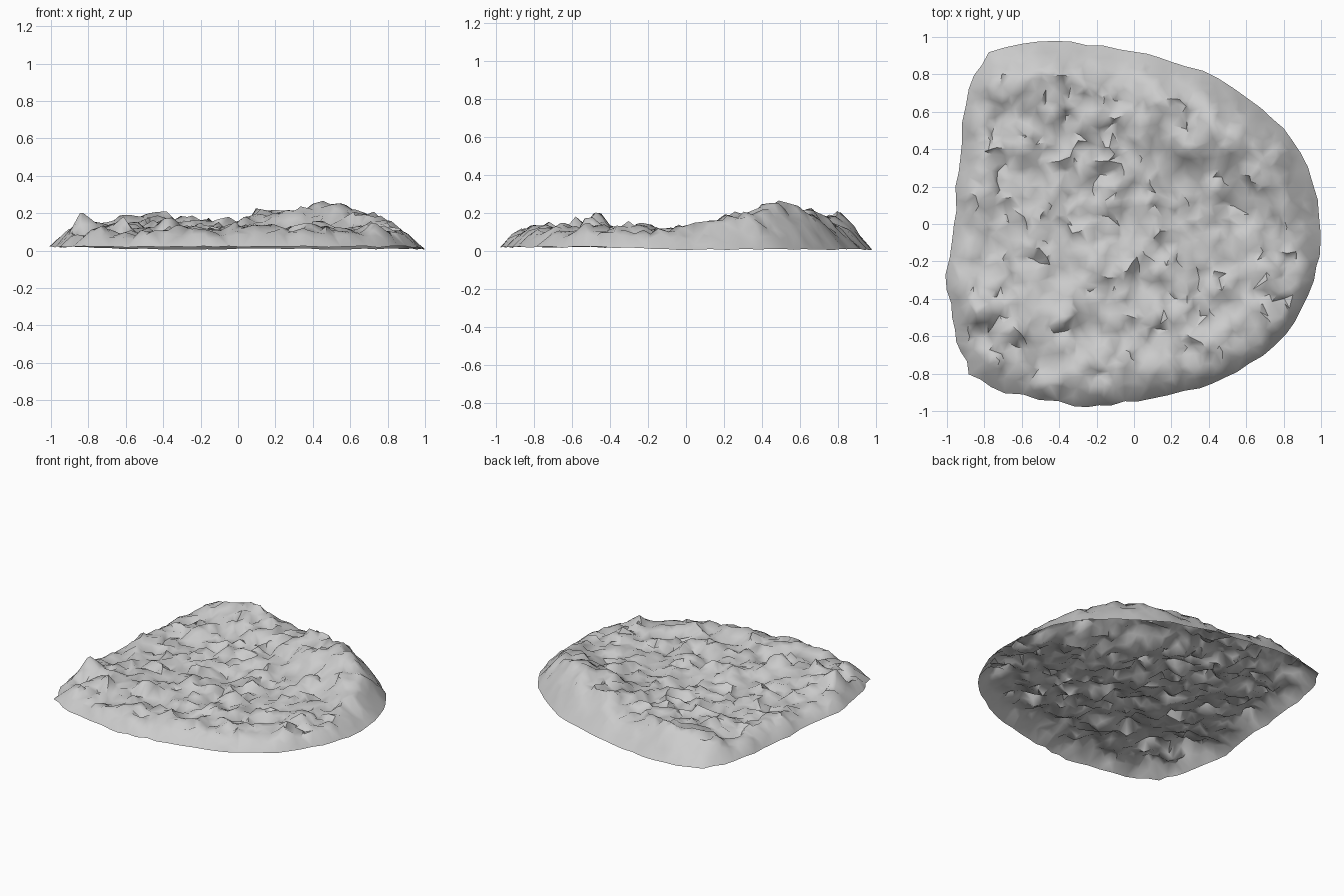
import bpy, math, random
from mathutils import Vector, noise
from mathutils.geometry import delaunay_2d_cdt

if "Cube" in bpy.data.objects:
    bpy.data.objects.remove(bpy.data.objects["Cube"])

random.seed(7)

# Outline of the mound seen from above (counter-clockwise)
OUTLINE = [(1, -.05), (.96, .22), (.85, .45), (.68, .62), (.45, .78), (.2, .87), (0, .92),
           (-.25, .96), (-.51, .98), (-.77, .91), (-.88, .72), (-.93, .45), (-.95, .2),
           (-.96, 0), (-1, -.27), (-.97, -.5), (-.92, -.68), (-.83, -.84), (-.6, -.92),
           (-.32, -.97), (-.12, -.96), (.1, -.93), (.35, -.87), (.55, -.79), (.75, -.65),
           (.9, -.45), (.98, -.23)]
# Broad height guide: x, y, z
HEIGHTS = [(.47, .48, .26), (.2, .6, .22), (.65, .36, .22), (.82, .2, .17), (-.1, .66, .14),
           (-.45, .78, .19), (-.7, .66, .10), (-.8, .3, .09), (-.4, .4, .10), (0, .3, .10),
           (.3, .15, .09), (.6, 0, .075), (.88, -.1, .10), (0, 0, .08), (-.4, 0, .085),
           (-.8, -.1, .08), (-.6, -.35, .10), (-.3, -.4, .11), (0, -.4, .09), (.35, -.3, .08),
           (.7, -.35, .11), (.5, -.65, .11), (.1, -.75, .10), (-.3, -.8, .10), (-.7, -.72, .085)]
# Boulders and crests: x, y, extra height, radius
BOULDERS = [(-.83, -.46, .10, .06), (-.74, -.5, .06, .07), (-.64, -.57, .05, .07),
            (-.45, .8, .04, .08), (-.4, -.5, .05, .07), (.48, .47, .02, .06), (-.62, .7, .03, .08),
            (.78, .22, .03, .08), (.72, -.25, .05, .07), (.15, -.5, .04, .07), (.12, .0, .03, .07),
            (-.2, -.2, .03, .08), (-.8, .4, .03, .06), (-.83, .13, .06, .06), (.7, -.53, .03, .07)]


def resample(pts, per_side):
    out = []
    for i, a in enumerate(pts):
        p0, p1 = Vector(pts[i - 1]), Vector(a)
        p2, p3 = Vector(pts[(i + 1) % len(pts)]), Vector(pts[(i + 2) % len(pts)])
        for k in range(per_side):
            t = k / per_side
            out.append(.5 * (2 * p1 + (p2 - p0) * t + (2 * p0 - 5 * p1 + 4 * p2 - p3) * t * t
                             + (3 * p1 - p0 - 3 * p2 + p3) * t ** 3))
    return out


rim = resample(OUTLINE, 3)
# Slightly ragged edge, rougher on the west and south sides
for i, p in enumerate(rim):
    rough = .014 if p.x < -.7 or p.y < -.85 else .006
    rim[i] = p * (1 + random.uniform(-rough, rough))


def edge_distance(p):
    best = 9.0
    for i, b in enumerate(rim):
        a = rim[i - 1]
        ab = b - a
        t = max(0, min(1, (p - a).dot(ab) / ab.length_squared))
        best = min(best, (p - a - ab * t).length)
    return best


def inside(p):
    hit = False
    for i, b in enumerate(rim):
        a = rim[i - 1]
        if (a.y > p.y) != (b.y > p.y) and p.x < (b.x - a.x) * (p.y - a.y) / (b.y - a.y) + a.x:
            hit = not hit
    return hit


def broad_height(p):
    total = weight = 0
    for x, y, z in HEIGHTS:
        w = 1 / (((p.x - x) ** 2 + (p.y - y) ** 2) ** 1.5 + .003)
        total += w * z
        weight += w
    return total / weight


# Scatter of interior points on a jittered grid
points, step = list(rim), .044
n = int(1 / step) + 1
for i in range(-n, n + 1):
    for j in range(-n, n + 1):
        p = Vector((i + (j % 2) * .5, j)) * step
        p += Vector((random.uniform(-.35, .35), random.uniform(-.35, .35))) * step
        if inside(p) and edge_distance(p) > .025:
            points.append(p)
edges = [(i, (i + 1) % len(rim)) for i in range(len(rim))]
flat, _, faces, _, _, _ = delaunay_2d_cdt(points, edges, [], 1, 1e-5)

# Lift the points into a rubble surface
verts = []
for p in flat:
    d = edge_distance(p)
    ne = max(0, min(1, (p.x * .55 + p.y * .85 - .15) / .4))
    t = min(1, d / (.11 + .12 * ne))
    rise = math.sin(t * math.pi / 2) ** (.85 + .15 * ne)
    base = .02 - .012 * ne + random.uniform(-.004, .004)
    h = broad_height(p)
    for x, y, z, r in BOULDERS:
        h += z * math.exp(-((p.x - x) ** 2 + (p.y - y) ** 2) / (r * r))
    calm = min(1, d / (.12 + .1 * ne))
    q = Vector((p.x, p.y, 0))
    bump = (noise.noise(q * 6) * .04 + noise.noise(q * 13 + Vector((5, 2, 1))) * .05
            + random.uniform(-.013, .013)) * calm
    shift = noise.noise_vector(q * 10 + Vector((3, 8, 4))) * .026 * calm
    z = max(base + (h - base) * rise + bump, .006)
    verts.append((p.x + shift.x, p.y + shift.y, z))

mesh = bpy.data.meshes.new("rubble_mound")
mesh.from_pydata(verts, [], [list(f) for f in faces])
mesh.update()
mound = bpy.data.objects.new("rubble_mound", mesh)
bpy.context.collection.objects.link(mound)
bpy.context.view_layer.objects.active = mound
mound.select_set(True)
bpy.ops.object.shade_smooth_by_angle(angle=math.radians(60))
